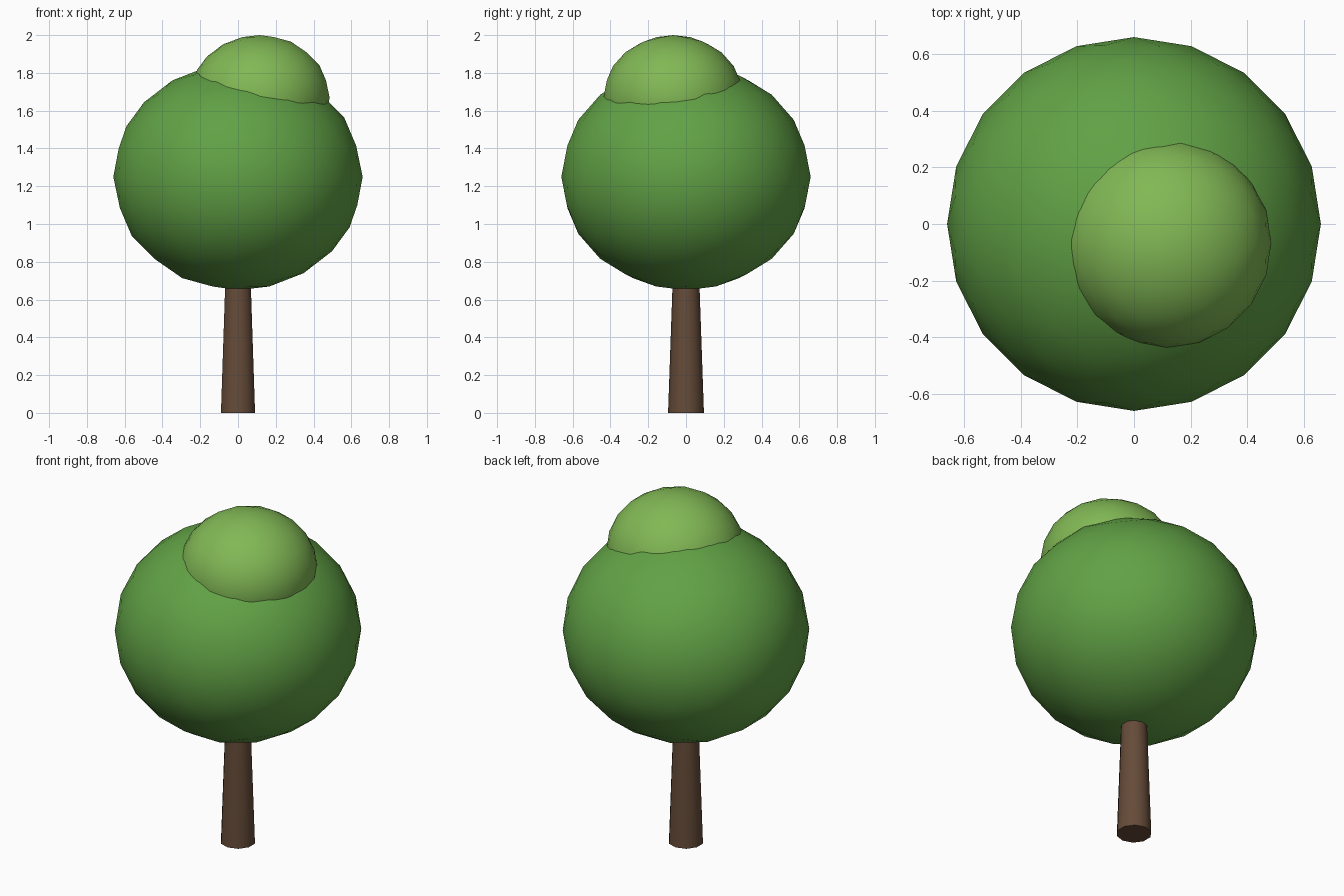
import bpy
import math

if "Cube" in bpy.data.objects:
    bpy.data.objects.remove(bpy.data.objects["Cube"])


def finish(obj, name, color, angle):
    obj.name = name
    mat = bpy.data.materials.new(name + "_colour")
    mat.diffuse_color = (*color, 1.0)
    mat.use_nodes = True
    mat.node_tree.nodes["Principled BSDF"].inputs["Base Color"].default_value = mat.diffuse_color
    obj.data.materials.append(mat)
    bpy.ops.object.shade_smooth_by_angle(angle=math.radians(angle))
    return obj


def foliage(name, center, radius, height, color):
    # Slightly flattened icosphere, half-turned about z
    bpy.ops.mesh.primitive_ico_sphere_add(subdivisions=3, radius=1.0, location=center,
                                          rotation=(0, 0, math.pi))
    obj = bpy.context.object
    obj.scale = (radius, radius, height)
    bpy.ops.object.transform_apply(location=False, rotation=True, scale=True)
    return finish(obj, name, color, 60)


# Trunk: tapered ten-sided column, its top buried in the crown
TRUNK_H = 0.80
bpy.ops.mesh.primitive_cone_add(vertices=10, radius1=0.095, radius2=0.067,
                                depth=TRUNK_H, location=(0, 0, TRUNK_H / 2))
finish(bpy.context.object, "trunk", (0.13, 0.07, 0.04), 40)

# Large round crown
foliage("crown", (0, 0, 1.25), 0.66, 0.60, (0.12, 0.36, 0.06))

# Lighter leaf clump on top, offset to the front right
foliage("top_clump", (0.115, -0.067, 1.67), 0.37, 0.33, (0.22, 0.48, 0.09))
